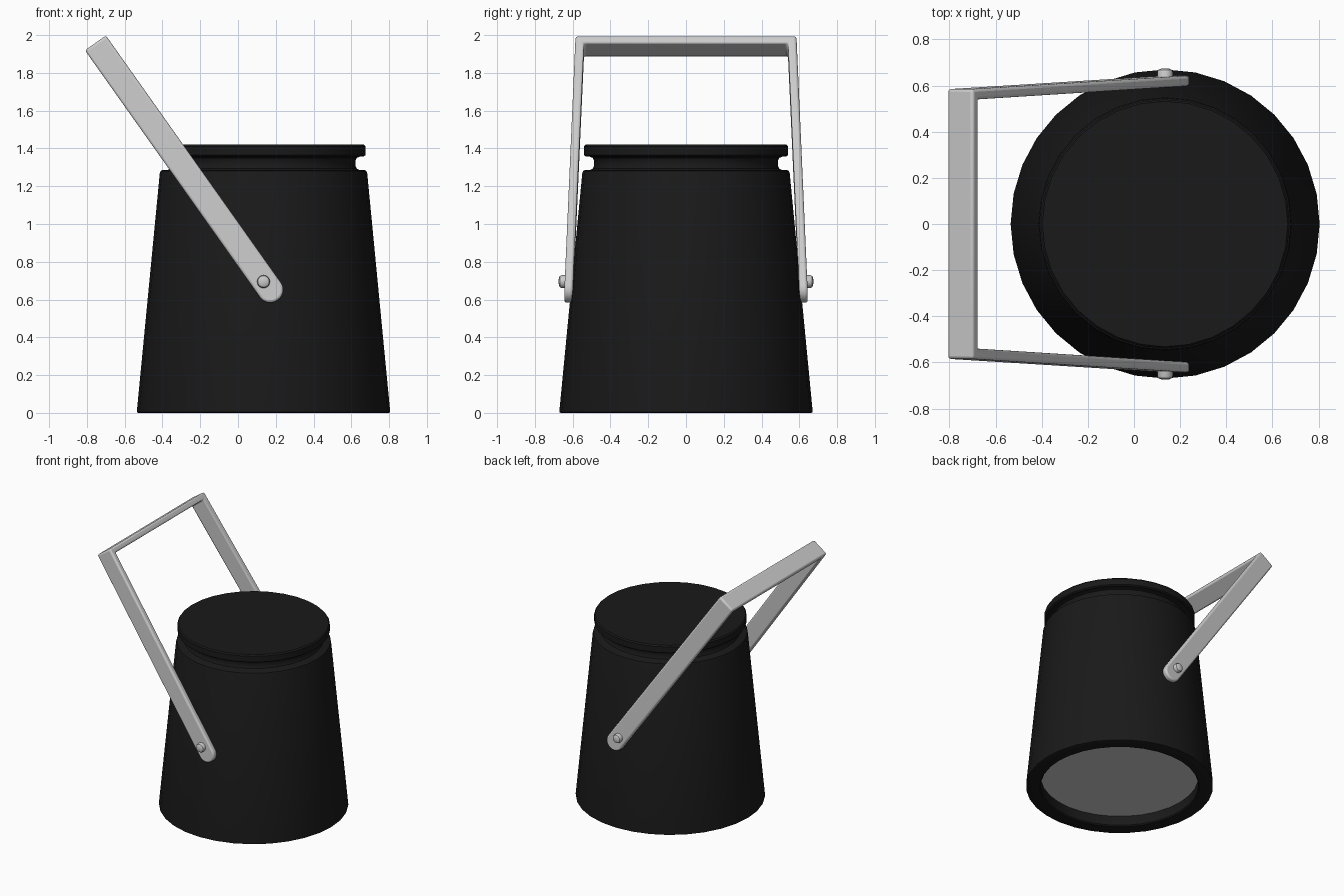
import bpy, bmesh, math
from mathutils import Vector

if "Cube" in bpy.data.objects:
    bpy.data.objects.remove(bpy.data.objects["Cube"])

AXIS_X = 0.135      # centre line of the pail


def add_object(name, bm, angle=35):
    bmesh.ops.recalc_face_normals(bm, faces=bm.faces)
    me = bpy.data.meshes.new(name)
    bm.to_mesh(me)
    bm.free()
    ob = bpy.data.objects.new(name, me)
    bpy.context.collection.objects.link(ob)
    bpy.ops.object.select_all(action='DESELECT')
    ob.select_set(True)
    bpy.context.view_layer.objects.active = ob
    bpy.ops.object.shade_smooth_by_angle(angle=math.radians(angle))
    return ob


def lathe(name, profile, steps=32):
    bm = bmesh.new()
    verts = [bm.verts.new((r, 0, z)) for r, z in profile]
    edges = [bm.edges.new(p) for p in zip(verts, verts[1:])]
    bmesh.ops.spin(bm, geom=verts + edges, cent=(0, 0, 0), axis=(0, 0, 1),
                   angle=math.tau, steps=steps)
    bmesh.ops.remove_doubles(bm, verts=bm.verts, dist=1e-4)
    ob = add_object(name, bm)
    ob.location.x = AXIS_X
    return ob


black = bpy.data.materials.new("black")
black.diffuse_color = (0.01, 0.01, 0.01, 1)
black.use_nodes = True
black.node_tree.nodes["Principled BSDF"].inputs["Base Color"].default_value = black.diffuse_color

# Tapered pail with grooved neck, flat lid and recessed underside
pail = lathe("pail", [
    (0, 0.09), (0.565, 0.09), (0.565, 0.008), (0.573, 0),
    (0.662, 0), (0.67, 0.004), (0.67, 0.014),
    (0.549, 1.27), (0.545, 1.28), (0.536, 1.285),
    (0.51, 1.285), (0.494, 1.293), (0.487, 1.308),
    (0.487, 1.335), (0.494, 1.35), (0.51, 1.357),
    (0.53, 1.357), (0.54, 1.365), (0.54, 1.41), (0.532, 1.42), (0, 1.42)])
pail.data.materials.append(black)

# Grey floor inset in the underside
lathe("floor_disc", [(0, 0.082), (0.565, 0.082)])

# Handle: U profile in (y, along-arm), extruded across the strap width
LENGTH, WIDTH, END = 1.60, 0.136, 0.069
along = Vector((-0.578, 0, 0.816))
across = Vector((0.816, 0, 0.578))
origin = Vector((0.17, 0, 0.653))
half = [(0.645, -END), (0.585, LENGTH), (0.54, LENGTH - 0.045), (0.60, -END)]
outline = [half[0], half[1], (-half[1][0], half[1][1]), (-half[0][0], half[0][1]),
           (-half[3][0], half[3][1]), (-half[2][0], half[2][1]), half[2], half[3]]
bm = bmesh.new()
face = bm.faces.new([bm.verts.new(origin + along * u + Vector((0, y, 0)) - across * WIDTH / 2)
                     for y, u in outline])
ext = bmesh.ops.extrude_face_region(bm, geom=[face])
bmesh.ops.translate(bm, vec=across * WIDTH,
                    verts=[v for v in ext["geom"] if isinstance(v, bmesh.types.BMVert)])
# Round the lower ends
ends = [e for e in bm.edges
        if all((v.co - origin).dot(along) < -END + 0.01 for v in e.verts)
        and abs((e.verts[0].co - e.verts[1].co).dot(across)) < 0.01]
bmesh.ops.bevel(bm, geom=ends, offset=0.066, segments=7, profile=0.5, affect='EDGES')
handle = add_object("handle", bm)
bev = handle.modifiers.new("soft_edges", 'BEVEL')
bev.width = 0.013
bev.segments = 3
bev.limit_method = 'ANGLE'
bev.angle_limit = math.radians(40)
bev.use_clamp_overlap = False

# Domed pivot rivets on both sides
for name, side in (("front_rivet", -1), ("back_rivet", 1)):
    rivet = lathe(name, [(0, 0), (0.034, 0), (0.034, 0.078), (0.03, 0.088),
                         (0.02, 0.093), (0, 0.095)], 20)
    rivet.location = (AXIS_X, side * 0.58, 0.695)
    rivet.rotation_euler.x = -side * math.pi / 2
